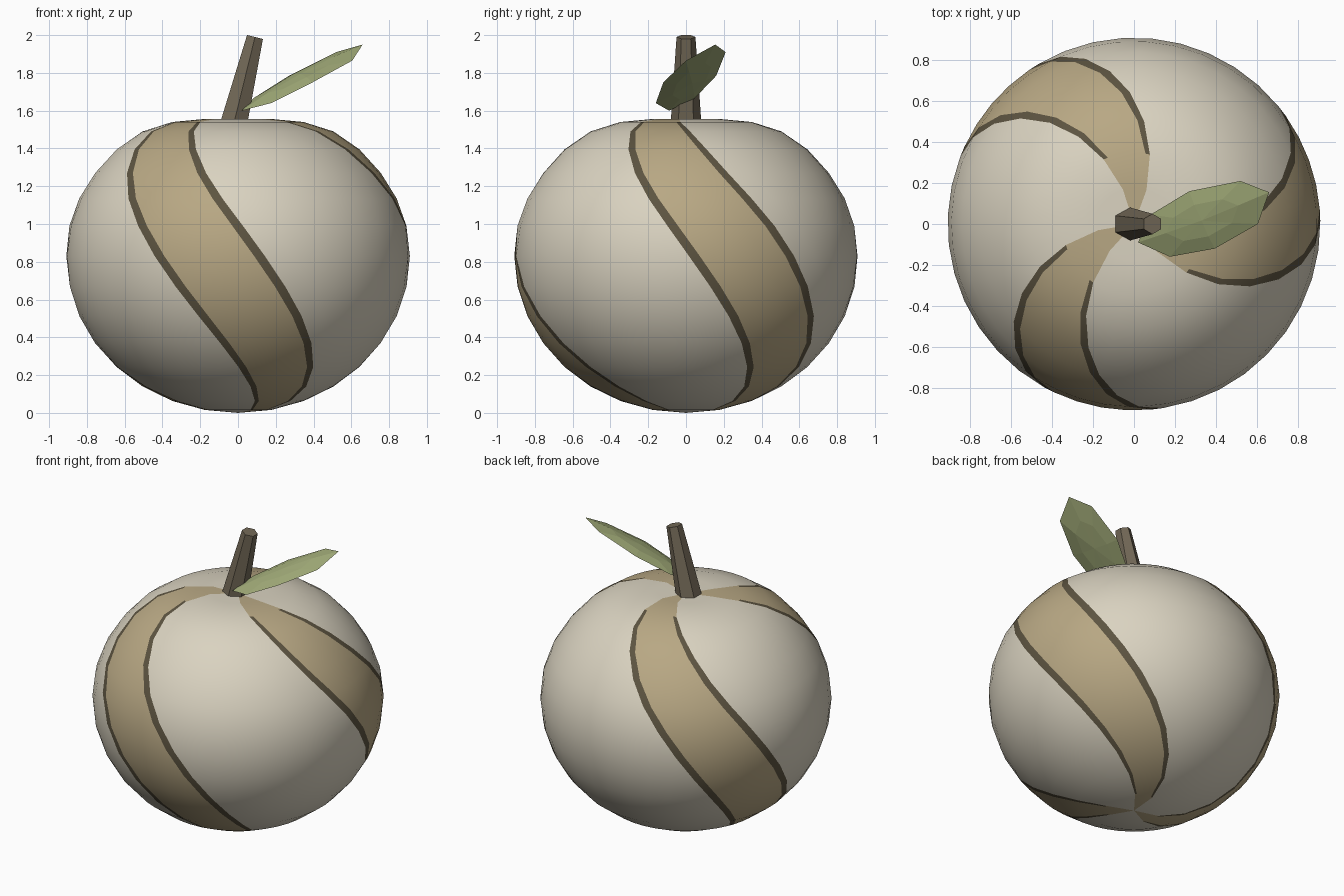
import bpy, bmesh, math
from mathutils import Vector

if "Cube" in bpy.data.objects:
    bpy.data.objects.remove(bpy.data.objects["Cube"])


def material(name, rgb):
    m = bpy.data.materials.new(name)
    m.diffuse_color = (*rgb, 1)
    m.use_nodes = True
    m.node_tree.nodes["Principled BSDF"].inputs["Base Color"].default_value = m.diffuse_color
    return m


CREAM = material("cream", (0.70, 0.65, 0.53))
TAN = material("tan", (0.48, 0.39, 0.23))
DARK = material("dark_edge", (0.108, 0.088, 0.052))
STEM = material("stem_brown", (0.17, 0.14, 0.095))
LEAF = material("leaf_green", (0.36, 0.41, 0.19))


def make(name, bm, mats):
    bmesh.ops.recalc_face_normals(bm, faces=bm.faces)
    me = bpy.data.meshes.new(name)
    bm.to_mesh(me)
    bm.free()
    for m in mats:
        me.materials.append(m)
    ob = bpy.data.objects.new(name, me)
    bpy.context.collection.objects.link(ob)
    return ob


# Body: lathe of 16 rings whose columns twist along the three spiral stripes
RADIUS, HALF = 0.91, 0.83
TOP_Z = [0.99, 1.135, 1.27, 1.395, 1.49, 1.54, 1.556]   # flattened upper half
STEP = 11.25

cols = []                                  # (angle, material to the next column)
for k in range(3):
    start = 120 * k - 10
    cols.append((start - 19, 2))
    cols += [(start - 15.4 + 30.8 * i / 4, 1) for i in range(4)]
    cols.append((start + 15.4, 2))
    cols += [(start + 19 + 82 * i / 9, 0) for i in range(9)]

bm = bmesh.new()
rings = []
for i in range(-7, 8):
    lat = math.radians(i * STEP)
    z = TOP_Z[i - 1] if i > 0 else HALF * (1 + math.sin(lat))
    r = RADIUS * math.cos(lat)
    ring = []
    for ang, _ in cols:
        a = math.radians(ang - 0.65 * i * STEP)
        ring.append(bm.verts.new((r * math.sin(a), -r * math.cos(a), z)))
    rings.append(ring)
bottom = bm.verts.new((0, 0, 0))
top = bm.verts.new((0, 0, 1.543))
n = len(cols)
for c in range(n):
    d = (c + 1) % n
    mat = cols[c][1]
    plain = 1 if mat == 2 else mat         # dark edging stops near the poles
    for j in range(14):
        f = bm.faces.new((rings[j][c], rings[j][d], rings[j + 1][d], rings[j + 1][c]))
        f.material_index = plain if j == 13 else mat
    bm.faces.new((bottom, rings[0][d], rings[0][c])).material_index = plain
    bm.faces.new((top, rings[14][c], rings[14][d])).material_index = plain
for f in bm.faces:
    f.smooth = True
make("body", bm, [CREAM, TAN, DARK])

# Stem: leaning six-sided taper
p0, p1 = Vector((-0.035, 0, 1.48)), Vector((0.09, 0, 1.99))
axis = p1 - p0
bpy.ops.mesh.primitive_cone_add(vertices=6, radius1=0.085, radius2=0.05, depth=axis.length,
                                location=(p0 + p1) / 2,
                                rotation=(0, math.atan2(axis.x, axis.z), 0))
stem = bpy.context.object
stem.name = "stem"
stem.data.materials.append(STEM)

# Leaf: thin faceted lens on an eight-point outline
outline = [Vector(p) for p in (
    (0.02, -0.09, 1.60), (0.175, -0.16, 1.64), (0.395, -0.12, 1.75), (0.605, 0.0, 1.865),
    (0.66, 0.155, 1.95), (0.52, 0.21, 1.91), (0.27, 0.16, 1.785), (0.08, 0.045, 1.665))]
mid = sum(outline, Vector()) / 8
normal = (outline[4] - outline[0]).cross(outline[6] - outline[1]).normalized()
bm = bmesh.new()
rim = [bm.verts.new(p) for p in outline]
for side in (1, -1):
    inner = [bm.verts.new(mid + (p - mid) * 0.55 + normal * side * 0.02) for p in outline]
    hub = bm.verts.new(mid + normal * side * 0.028)
    for i in range(8):
        j = (i + 1) % 8
        bm.faces.new((rim[i], rim[j], inner[j], inner[i]))
        bm.faces.new((inner[i], inner[j], hub))
make("leaf", bm, [LEAF])
